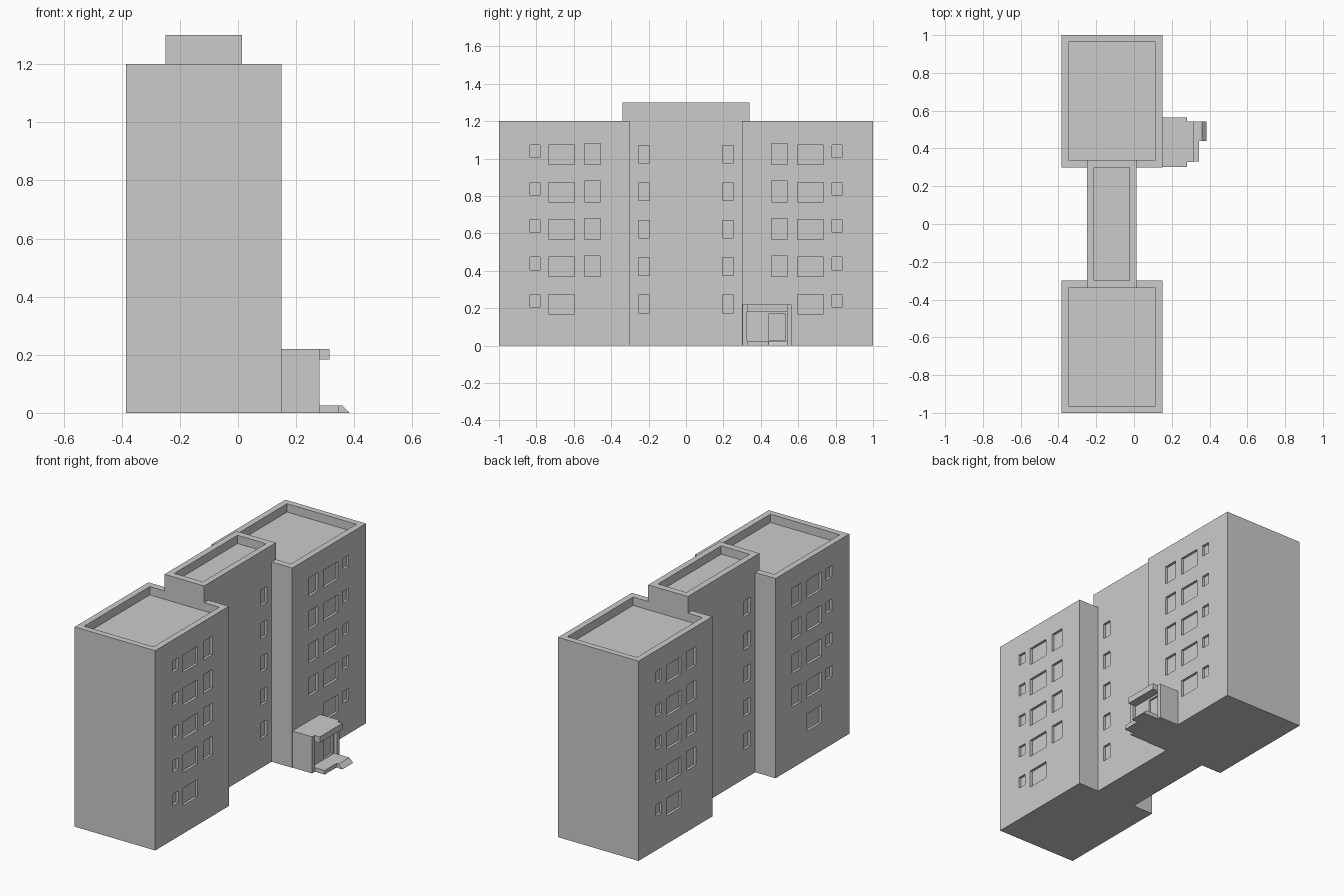
import bpy, bmesh

if "Cube" in bpy.data.objects:
    bpy.data.objects.remove(bpy.data.objects["Cube"])

grey = bpy.data.materials.new("light grey concrete")
grey.diffuse_color = (0.6, 0.6, 0.6, 1)
grey.use_nodes = True
grey.node_tree.nodes["Principled BSDF"].inputs["Base Color"].default_value = grey.diffuse_color


def boxes(name, specs):
    """One object made of boxes given as (x0, x1, y0, y1, z0, z1)."""
    bm = bmesh.new()
    for x0, x1, y0, y1, z0, z1 in specs:
        r = bmesh.ops.create_cube(bm, size=1)
        for v in r["verts"]:
            v.co = (x0 if v.co.x < 0 else x1,
                    y0 if v.co.y < 0 else y1,
                    z0 if v.co.z < 0 else z1)
    me = bpy.data.meshes.new(name)
    bm.to_mesh(me)
    bm.free()
    me.materials.append(grey)
    ob = bpy.data.objects.new(name, me)
    bpy.context.collection.objects.link(ob)
    return ob


def cut(ob, specs):
    """Subtract boxes from an object and apply the result."""
    cutter = boxes("cutter", specs)
    cutter.hide_render = True
    m = ob.modifiers.new("cut", "BOOLEAN")
    m.operation, m.solver, m.object = "DIFFERENCE", "EXACT", cutter
    bpy.context.view_layer.objects.active = ob
    bpy.ops.object.modifier_apply(modifier=m.name)
    bpy.data.objects.remove(cutter)


XL, XR = -0.385, 0.15      # wing faces
CL, CR = -0.25, 0.013      # link faces
DEPTH, RIM, ROOF = 0.015, 0.037, 0.05


def span(a, b, sign):
    return (a, b) if sign > 0 else (-b, -a)


def recess(xl, xr, side):
    return (xr - DEPTH, xr + 0.05) if side > 0 else (xl - 0.05, xl + DEPTH)


# window columns on a wing: y range, z range on the top floor
COLS = [(0.78, 0.835, 1.005, 1.073), (0.597, 0.735, 0.968, 1.073),
        (0.457, 0.543, 0.968, 1.08)]

# two end wings with sunken roofs and windows on both long sides
for name, sign in (("front_wing", -1), ("back_wing", 1)):
    wing = boxes(name, [(XL, XR, *span(0.3, 1, sign), 0, 1.2)])
    cut(wing, [(XL + RIM, XR - RIM, *span(0.34, 0.963, sign), 1.2 - ROOF, 1.3)])
    windows = []
    for side in (-1, 1):
        for floor in range(5):
            for i, (a, b, z0, z1) in enumerate(COLS):
                if floor == 4 and (i == 2 or (i == 0 and side < 0 and sign < 0)):
                    continue
                d = 0.2 * floor
                windows.append((*recess(XL, XR, side), *span(a, b, sign), z0 - d, z1 - d))
    cut(wing, windows)

# taller link between the wings
link = boxes("central_link", [(CL, CR, -0.34, 0.34, 0, 1.3)])
cut(link, [(CL + RIM, CR - RIM, -0.3, 0.3, 1.3 - ROOF, 1.4)])
cut(link, [(*recess(CL, CR, side), *span(0.195, 0.255, sign),
            0.975 - 0.2 * f, 1.07 - 0.2 * f)
           for side in (-1, 1) for sign in (-1, 1) for f in range(5)])

# entrance porch with recessed front and door
porch = boxes("entrance_porch", [(XR - 0.01, 0.28, 0.303, 0.565, 0, 0.22)])
cut(porch, [(0.26, 0.3, 0.325, 0.542, 0.025, 0.185)])
cut(porch, [(0.248, 0.3, 0.443, 0.53, 0.028, 0.172)])

# canopy over the entrance
boxes("entrance_canopy", [(0.275, 0.315, 0.327, 0.542, 0.183, 0.22)])

# doorstep and sloped ramp
boxes("doorstep", [(0.275, 0.345, 0.33, 0.543, 0, 0.025)])
ramp = boxes("ramp", [(0.34, 0.385, 0.44, 0.543, 0, 0.025)])
for v in ramp.data.vertices:
    if v.co.x > 0.36 and v.co.z > 0.01:
        v.co.x = 0.36
